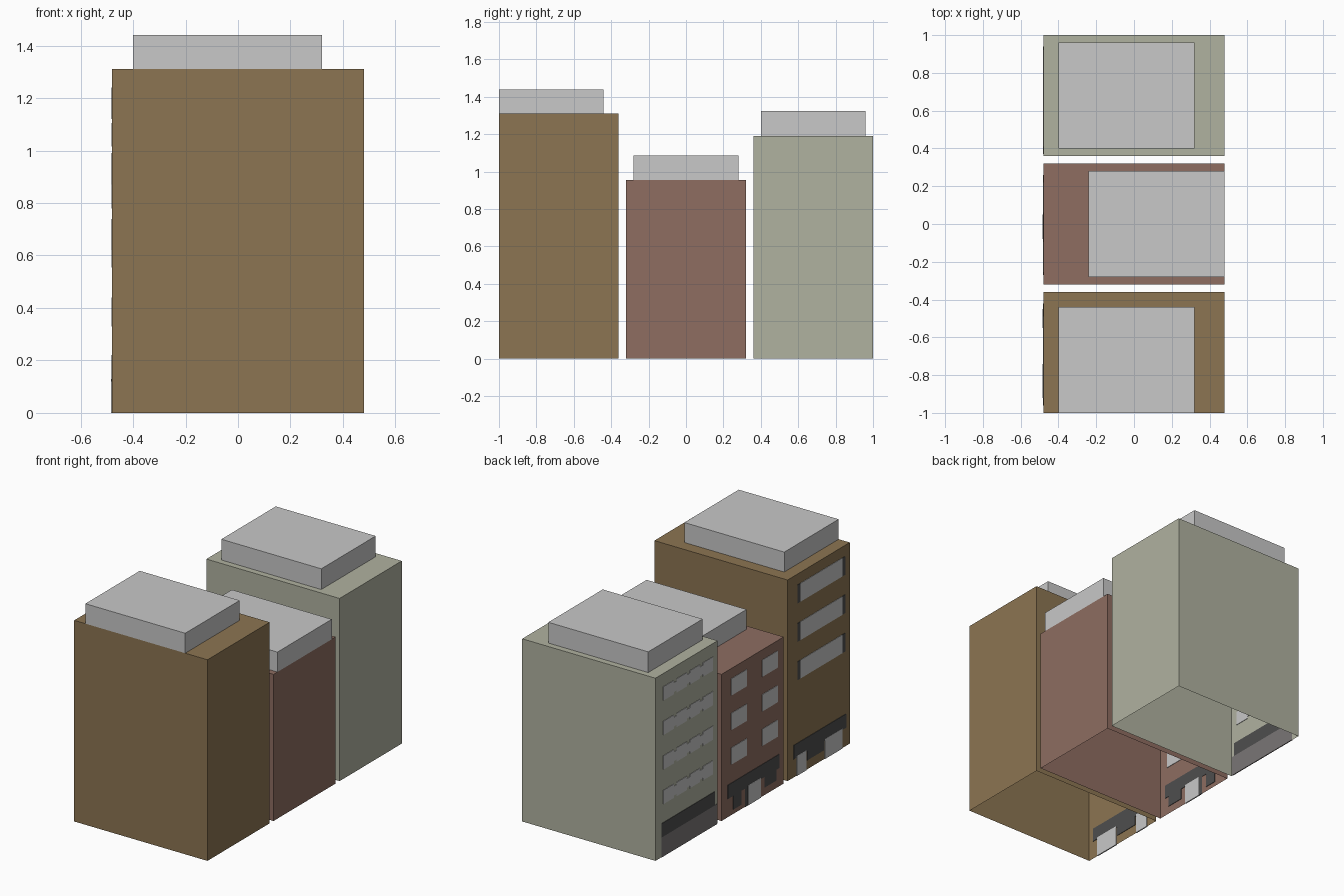
import bpy, bmesh
from mathutils import Vector, Matrix

if "Cube" in bpy.data.objects:
    bpy.data.objects.remove(bpy.data.objects["Cube"])


def srgb(r, g, b):
    f = lambda c: c / 12.92 if c <= 0.04045 else ((c + 0.055) / 1.055) ** 2.4
    return (f(r / 255), f(g / 255), f(b / 255), 1)


def material(name, *rgb):
    m = bpy.data.materials.new(name)
    m.diffuse_color = srgb(*rgb)
    m.use_nodes = True
    m.node_tree.nodes["Principled BSDF"].inputs["Base Color"].default_value = m.diffuse_color
    return m


brown = material("brown wall", 140, 117, 82)
red = material("brick red wall", 142, 109, 97)
green = material("sage wall", 176, 178, 160)
grey = material("light grey", 200, 200, 200)
dark = material("charcoal", 78, 78, 78)
shop = material("shop grey", 122, 118, 118)


def boxes(name, mat, items, open_bottom=False):
    """One object made of boxes (x0, x1, y0, y1, z0, z1)."""
    bm = bmesh.new()
    for x0, x1, y0, y1, z0, z1 in items:
        centre = Vector(((x0 + x1) / 2, (y0 + y1) / 2, (z0 + z1) / 2))
        size = Vector((x1 - x0, y1 - y0, z1 - z0, 1))
        bmesh.ops.create_cube(bm, size=1, matrix=Matrix.Translation(centre) @ Matrix.Diagonal(size))
    if open_bottom:
        low = [f for f in bm.faces if f.normal.z < -0.5]
        bmesh.ops.delete(bm, geom=low, context='FACES_ONLY')
    me = bpy.data.meshes.new(name)
    bm.to_mesh(me)
    bm.free()
    me.materials.append(mat)
    ob = bpy.data.objects.new(name, me)
    bpy.context.collection.objects.link(ob)


def plates(name, mat, rects, t=0.003):
    """Thin plates through the street wall at x = -0.48, from (y0, y1, z0, z1)."""
    boxes(name, mat, [(-0.48 - t, -0.48 + t, *r) for r in rects])


def building(name, mat, y, height, roof_x, roof_y, roof_top):
    boxes(name + "_walls", mat, [(-0.48, 0.48, y - 0.32, y + 0.32, 0, height)], True)
    boxes(name + "_roof_block", grey,
          [(roof_x, roof_x + 0.72, roof_y, roof_y + 0.56, height, roof_top)], True)


building("brown_building", brown, -0.68, 1.31, -0.40, -1.00, 1.44)
building("red_building", red, 0.0, 0.955, -0.24, -0.28, 1.085)
building("green_building", green, 0.68, 1.19, -0.40, 0.40, 1.325)

# brown building: wide windows with dark ends, shop front with two doors
rows = (0.68, 0.93, 1.18)
plates("brown_window_panes", grey, [(-0.92, -0.49, z - 0.06, z + 0.06) for z in rows])
plates("brown_window_ends", dark,
       [(y, y + 0.03, z - 0.06, z + 0.06) for z in rows for y in (-0.95, -0.49)])
plates("brown_shop_front", dark, [(-0.96, -0.42, 0.12, 0.21), (-0.73, -0.56, 0.06, 0.12)])
plates("brown_doors", grey, [(-0.92, -0.74, 0, 0.13), (-0.55, -0.45, 0, 0.13)], 0.004)

# red building: two columns of windows, shop front with one door
plates("red_windows", grey,
       [(y - 0.08, y + 0.08, z - 0.055, z + 0.055)
        for z in (0.385, 0.61, 0.835) for y in (-0.175, 0.14)])
plates("red_shop_front", dark,
       [(-0.27, 0.26, 0.12, 0.21), (0.12, 0.20, 0.03, 0.12),
        (-0.24, -0.12, 0.05, 0.12), (0.05, 0.08, 0, 0.12)])
plates("red_door", grey, [(-0.08, 0.05, 0, 0.13)], 0.004)

# green building: scalloped window bands, awning and shop window
bands = []
for z in (0.385, 0.61, 0.835, 1.06):
    for i in range(4):
        y = 0.41 + i * 0.135
        bands.append((y, y + 0.105, z - 0.045, z + 0.045))
        if i < 3:
            bands.append((y + 0.105, y + 0.135, z - 0.03, z + 0.03))
plates("green_window_bands", grey, bands)
plates("green_awning", dark, [(0.39, 0.94, 0.13, 0.22)])
plates("green_shop_window", shop, [(0.37, 0.94, 0, 0.13)])
